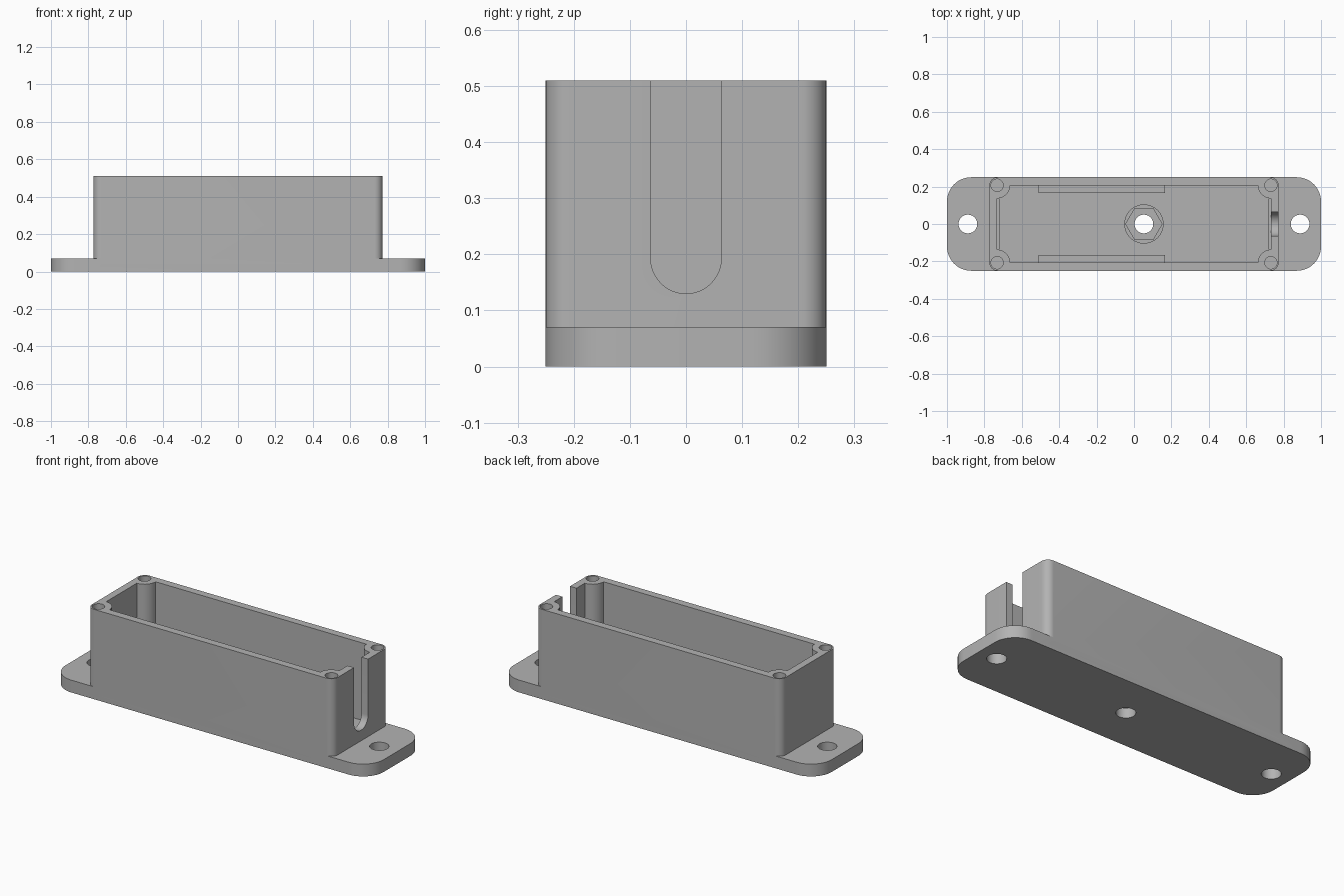
import bpy, bmesh
from math import sin, cos, pi, radians

old = bpy.data.objects.get("Cube")
if old:
    bpy.data.objects.remove(old, do_unlink=True)

GREY = (0.45, 0.45, 0.45, 1)
grey = bpy.data.materials.new("matte grey")
grey.use_nodes = True
grey.diffuse_color = GREY
grey.node_tree.nodes["Principled BSDF"].inputs["Base Color"].default_value = GREY

FLOOR, TOP = 0.07, 0.51
END_X, SIDE_Y = 0.732, 0.207      # cavity half size, also the screw post centres


def prism(name, outline, z0, z1):
    """Extrude a closed counter-clockwise xy outline from z0 to z1."""
    bm = bmesh.new()
    face = bm.faces.new([bm.verts.new((x, y, z0)) for x, y in outline])
    top = bmesh.ops.extrude_face_region(bm, geom=[face])["geom"]
    bmesh.ops.translate(bm, vec=(0, 0, z1 - z0),
                        verts=[v for v in top if isinstance(v, bmesh.types.BMVert)])
    bmesh.ops.recalc_face_normals(bm, faces=bm.faces)
    mesh = bpy.data.meshes.new(name)
    bm.to_mesh(mesh)
    bm.free()
    mesh.materials.append(grey)
    obj = bpy.data.objects.new(name, mesh)
    bpy.context.collection.objects.link(obj)
    return obj


def circle(x, y, r, n=40):
    return [(x + r * cos(2 * pi * i / n), y + r * sin(2 * pi * i / n)) for i in range(n)]


def rect(x0, x1, y0, y1):
    return [(x0, y0), (x1, y0), (x1, y1), (x0, y1)]


def cornered(hx, hy, r, scooped=False, n=12):
    """Rectangle with rounded corners, or with round bites taken out of them."""
    pts = []
    for k, (sx, sy) in enumerate([(1, 1), (-1, 1), (-1, -1), (1, -1)]):
        inset = 0 if scooped else r
        for i in range(n + 1):
            t = i / n * pi / 2
            a = k * pi / 2 + (1.5 * pi - t if scooped else t)
            pts.append((sx * (hx - inset) + r * cos(a), sy * (hy - inset) + r * sin(a)))
    return pts


def boolean(target, tool, operation):
    """Apply a boolean and discard the tool object."""
    tool.hide_render = True
    mod = target.modifiers.new("boolean", "BOOLEAN")
    mod.operation, mod.solver, mod.object = operation, "EXACT", tool
    bpy.context.view_layer.objects.active = target
    bpy.ops.object.modifier_apply(modifier=mod.name)
    bpy.data.objects.remove(tool, do_unlink=True)


# Mounting flange and housing block
case = prism("enclosure_body", cornered(1, 0.25, 0.13), 0, FLOOR)
boolean(case, prism("housing", cornered(0.773, 0.25, 0.043), 0.03, TOP), "UNION")

# Cavity, leaving quarter-round screw posts in the corners
boolean(case, prism("cavity", cornered(END_X, SIDE_Y, 0.07, True), FLOOR, 0.6), "DIFFERENCE")

# Low rails along the side walls and thin ledges at the ends
for s in (-1, 1):
    y0, y1 = sorted((s * 0.166, s * 0.22))
    boolean(case, prism("side_rail", rect(-0.51, 0.165, y0, y1), 0.05, 0.15), "UNION")
    x0, x1 = sorted((s * 0.72, s * 0.745))
    boolean(case, prism("end_ledge", rect(x0, x1, -0.135, 0.135), 0.05, 0.12), "UNION")

# Nut boss with hexagonal pocket and bolt hole
boolean(case, prism("nut_boss", circle(0.053, 0, 0.105), 0.05, 0.12), "UNION")
boolean(case, prism("nut_pocket", circle(0.053, 0, 0.097, 6), 0.055, 0.2), "DIFFERENCE")

# Bolt holes through the floor and the flange ears
for x in (-0.888, 0.053, 0.888):
    boolean(case, prism("bolt_hole", circle(x, 0, 0.05), -0.1, 0.2), "DIFFERENCE")

# Blind screw holes in the corner posts
for sx in (-1, 1):
    for sy in (-1, 1):
        hole = circle(sx * END_X, sy * SIDE_Y, 0.033, 28)
        boolean(case, prism("screw_hole", hole, 0.2, 0.6), "DIFFERENCE")

# Round-bottomed cable slot: outline drawn in yz, then stood up in the +x wall
R, AXIS = 0.063, 0.193
arc = [(R * cos(pi + pi * i / 24), AXIS + R * sin(pi + pi * i / 24)) for i in range(25)]
slot = prism("cable_slot", arc + [(R, 0.6), (-R, 0.6)], 0.65, 0.85)
for v in slot.data.vertices:
    y, z, x = v.co
    v.co = (x, y, z)
boolean(case, slot, "DIFFERENCE")

# Smooth the round walls, keep the edges crisp
bpy.ops.object.select_all(action="DESELECT")
case.select_set(True)
bpy.context.view_layer.objects.active = case
bpy.ops.object.shade_smooth_by_angle(angle=radians(30))
